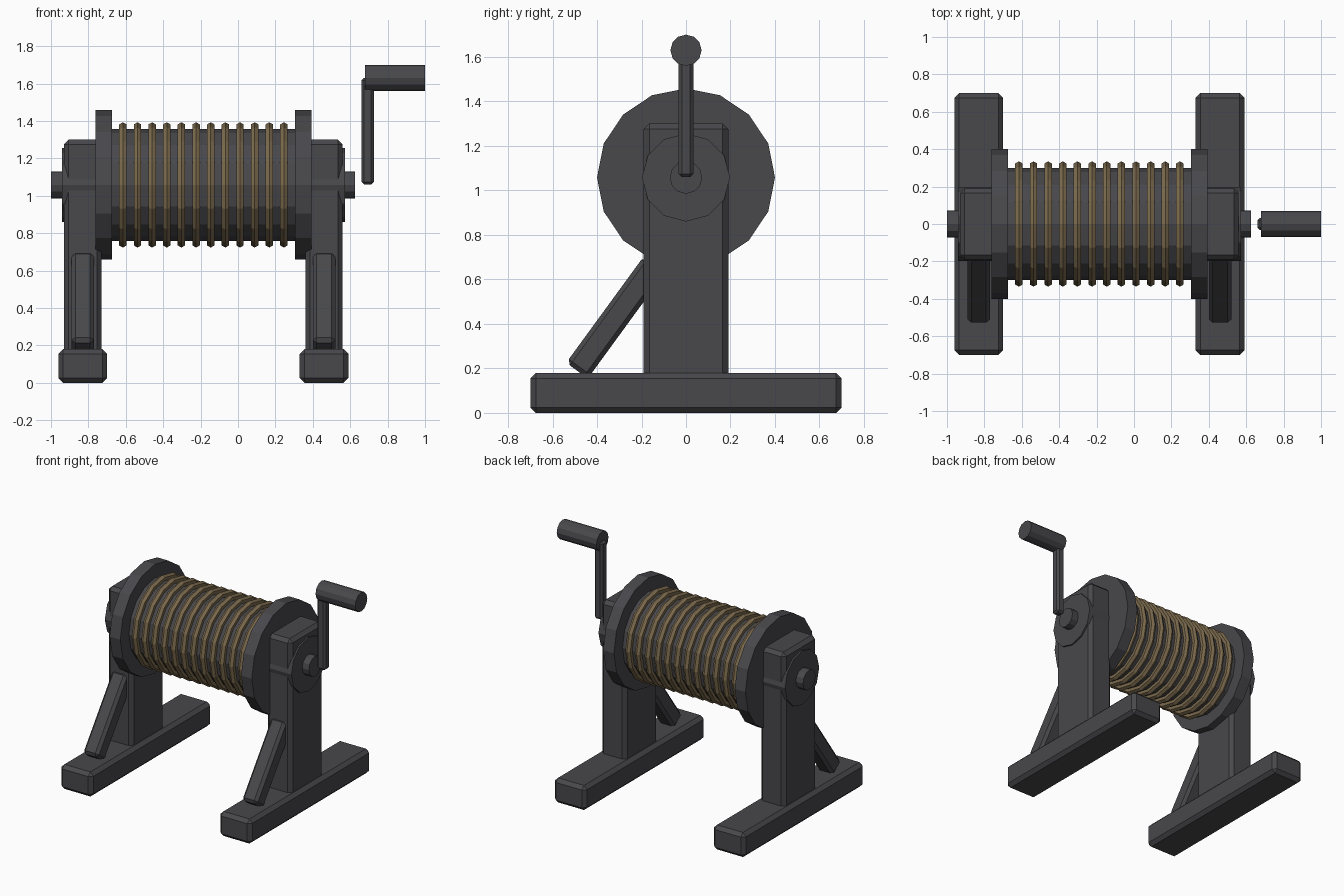
import bpy, math
from mathutils import Matrix, Vector

if "Cube" in bpy.data.objects:
    bpy.data.objects.remove(bpy.data.objects["Cube"])

CX = -0.185     # middle of the drum
AXLE_Z = 1.058  # height of the rotation axis


def material(name, rgb):
    m = bpy.data.materials.new(name)
    m.diffuse_color = (*rgb, 1)
    m.use_nodes = True
    m.node_tree.nodes["Principled BSDF"].inputs["Base Color"].default_value = m.diffuse_color
    return m


GREY = material("dark grey", (0.065, 0.065, 0.072))
ROPE = material("rope tan", (0.20, 0.145, 0.075))


def finish(name, mat):
    o = bpy.context.object
    o.name = name
    o.data.materials.append(mat)
    return o


def block(name, center, size, bevel, tilt=0.0):
    """Chamfered box, optionally tilted about x."""
    bpy.ops.mesh.primitive_cube_add(size=1)
    o = finish(name, GREY)
    o.data.transform(Matrix.Diagonal((*size, 1)))
    o.location = center
    o.rotation_euler.x = tilt
    b = o.modifiers.new("chamfer", 'BEVEL')
    b.width, b.segments = bevel, 1
    return o


def rod(name, x0, x1, radius, sides, z=AXLE_Z):
    """Cylinder lying along x with a corner pointing straight up."""
    bpy.ops.mesh.primitive_cylinder_add(
        vertices=sides, radius=radius, depth=x1 - x0,
        location=((x0 + x1) / 2, 0, z), rotation=(0, math.pi / 2, 0))
    return finish(name, GREY)


# Supports on both sides
for side, s in (("left", -1), ("right", 1)):
    x = CX + s * 0.645
    block(side + "_foot", (x, 0, 0.09), (0.26, 1.4, 0.18), 0.025)
    block(side + "_post", (x, 0, 0.725), (0.2, 0.38, 1.15), 0.025)

    # Diagonal brace from foot to post
    low, high = Vector((x, -0.49, 0.19)), Vector((x, -0.14, 0.67))
    d = high - low
    block(side + "_brace", (low + high) / 2, (0.12, 0.12, d.length), 0.02,
          -math.atan2(d.y, d.z))

    # Bearing through the post, and drum flange
    a, b = sorted((CX + s * 0.53, CX + s * 0.757))
    rod(side + "_bearing", a, b, 0.198, 12)
    a, b = sorted((CX + s * 0.49, CX + s * 0.577))
    rod(side + "_flange", a, b, 0.4, 16)

# Drum and axle
rod("drum", CX - 0.5, CX + 0.5, 0.3, 16)
rod("axle", -1.0, 0.625, 0.073, 12)

# Rope turns
for i in range(12):
    bpy.ops.mesh.primitive_torus_add(
        major_segments=16, minor_segments=6, major_radius=0.312,
        minor_radius=0.023, rotation=(0, math.pi / 2, 0),
        location=(CX + (i - 5.5) * 0.0783, 0, AXLE_Z))
    finish("rope_turn_%02d" % (i + 1), ROPE)

# Crank
block("crank_arm", (0.693, 0, 1.345), (0.066, 0.066, 0.57), 0.014)
rod("crank_handle", 0.678, 1.0, 0.07, 12, 1.63)
